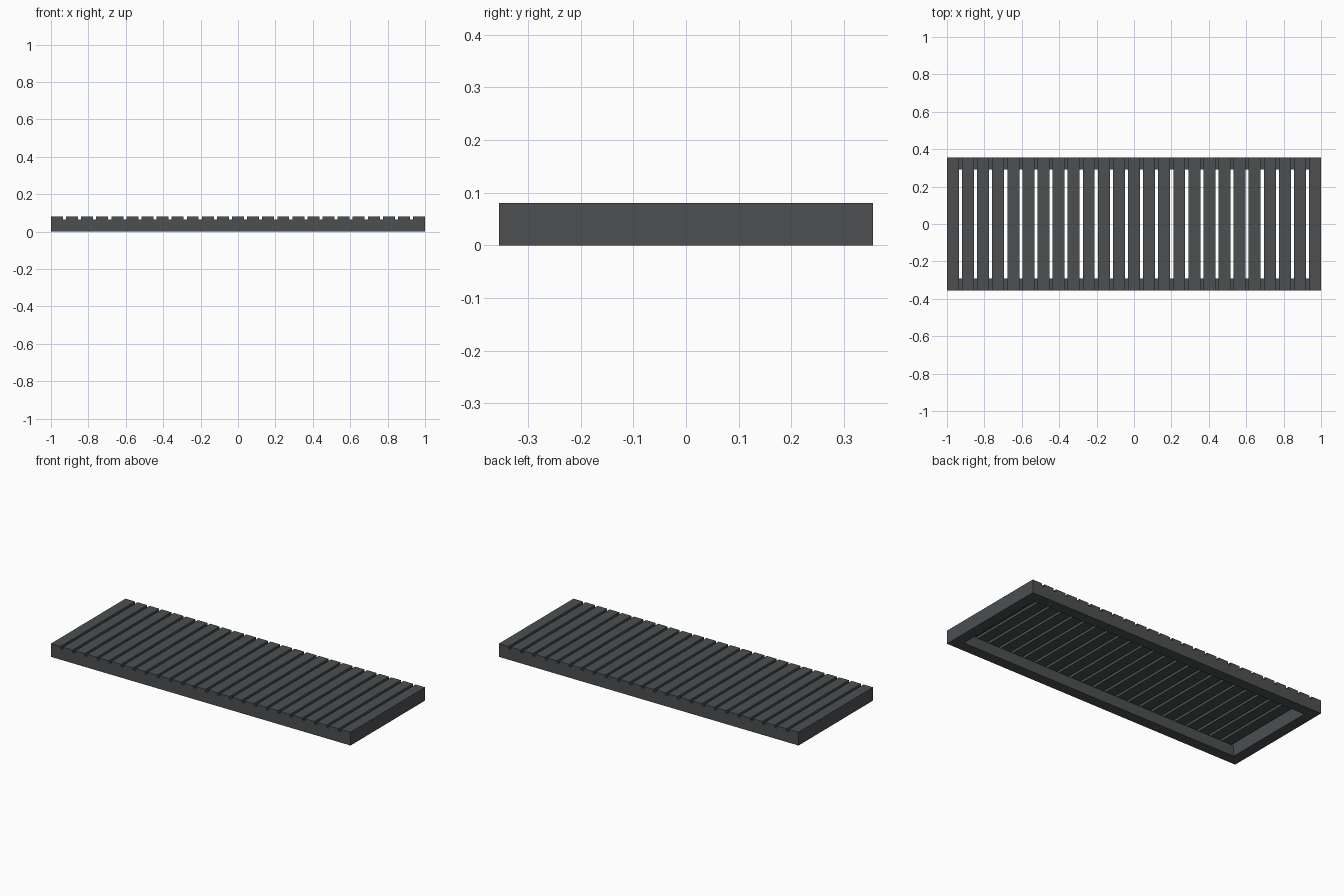
import bpy, bmesh

if "Cube" in bpy.data.objects:
    bpy.data.objects.remove(bpy.data.objects["Cube"])

HX, HY, H = 1.0, 0.355, 0.08      # half length, half width, height
W = 0.064                         # rail and slat width
Z = 0.064                         # top of the frame, underside of slats
N = 25                            # number of slats

mat = bpy.data.materials.new("dark grey")
mat.diffuse_color = (0.072, 0.078, 0.083, 1)
mat.use_nodes = True
mat.node_tree.nodes["Principled BSDF"].inputs["Base Color"].default_value = mat.diffuse_color


def finish(name, bm):
    bmesh.ops.recalc_face_normals(bm, faces=bm.faces)
    me = bpy.data.meshes.new(name)
    bm.to_mesh(me)
    bm.free()
    me.materials.append(mat)
    ob = bpy.data.objects.new(name, me)
    bpy.context.collection.objects.link(ob)
    return ob


# Rectangular frame: one closed ring
bm = bmesh.new()
corners = [(-1, -1), (1, -1), (1, 1), (-1, 1)]
rings = []
for inset, z in [(0, 0), (0, Z), (W, Z), (W, 0)]:
    rings.append([bm.verts.new((sx * (HX - inset), sy * (HY - inset), z))
                  for sx, sy in corners])
for r in range(4):
    a, b = rings[r], rings[(r + 1) % 4]
    for i in range(4):
        j = (i + 1) % 4
        bm.faces.new((a[i], a[j], b[j], b[i]))
finish("frame", bm)

# Cross slats resting on the frame, outer ones flush with the ends
pitch = (2 * HX - W) / (N - 1)
for k in range(N):
    bm = bmesh.new()
    bmesh.ops.create_cube(bm, size=1)
    bmesh.ops.scale(bm, vec=(W, 2 * HY, H - Z), verts=bm.verts)
    slat = finish(f"slat_{k + 1:02d}", bm)
    slat.location = (-HX + W / 2 + k * pitch, 0, (H + Z) / 2)
